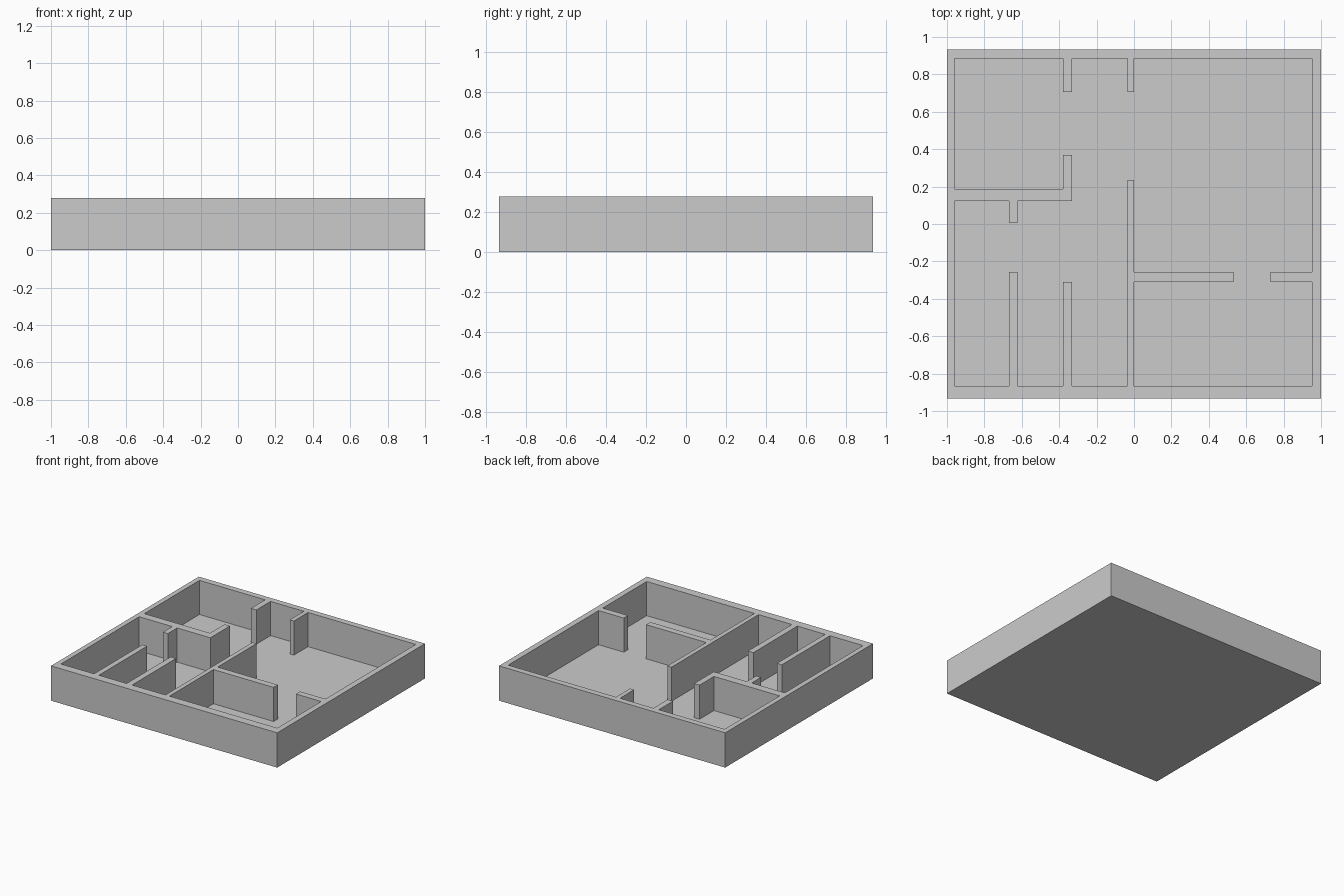
import bpy, bmesh

if "Cube" in bpy.data.objects:
    bpy.data.objects.remove(bpy.data.objects["Cube"])

HEIGHT = 0.278   # top of walls
FLOOR = 0.005    # floor thickness
X, Y = 1.0, 0.933                                # outer half sizes
L, R, B, T = -0.96, 0.953, -0.865, 0.884         # inner faces of outer walls
XA = (-0.667, -0.624)                            # partition lines running in y
XB = (-0.379, -0.331)
XC = (-0.036, 0.0)
YA = (0.123, 0.188)                              # partition lines running in x
YB = (-0.31, -0.257)


def finish(bm, name):
    mesh = bpy.data.meshes.new(name)
    bm.to_mesh(mesh)
    bm.free()
    obj = bpy.data.objects.new(name, mesh)
    bpy.context.collection.objects.link(obj)
    return obj


def plan_solid(name, rects, z0, z1):
    """Extrude the union of (x0, x1, y0, y1) rectangles into one closed solid."""
    xs = sorted({v for r in rects for v in r[:2]})
    ys = sorted({v for r in rects for v in r[2:]})
    bm = bmesh.new()
    for x0, x1 in zip(xs, xs[1:]):
        for y0, y1 in zip(ys, ys[1:]):
            cx, cy = (x0 + x1) / 2, (y0 + y1) / 2
            if any(r[0] < cx < r[1] and r[2] < cy < r[3] for r in rects):
                corners = ((x0, y0), (x1, y0), (x1, y1), (x0, y1))
                bm.faces.new([bm.verts.new((x, y, z0)) for x, y in corners])
    bmesh.ops.remove_doubles(bm, verts=bm.verts[:], dist=1e-5)
    ext = bmesh.ops.extrude_face_region(bm, geom=bm.faces[:], use_keep_orig=True)
    top = [g for g in ext["geom"] if isinstance(g, bmesh.types.BMVert)]
    bmesh.ops.translate(bm, verts=top, vec=(0, 0, z1 - z0))
    bmesh.ops.recalc_face_normals(bm, faces=bm.faces[:])
    bmesh.ops.dissolve_limit(bm, angle_limit=0.01, verts=bm.verts[:], edges=bm.edges[:])
    return finish(bm, name)


# Floor slab
plan_solid("floor", [(-X, X, -Y, Y)], 0, FLOOR)

# Outer walls and room partitions, joined into one solid
outer_walls = [(-X, L, -Y, Y), (R, X, -Y, Y), (-X, X, -Y, B), (-X, X, T, Y)]
partitions = [
    (*XB, 0.705, T), (*XC, 0.705, T),            # back door stubs
    (L, XB[1], *YA), (*XB, YA[0], 0.37),         # back left room
    (*XA, 0.005, YA[0]), (*XA, B, YB[1]),        # left room with doorway
    (*XB, B, YB[0]),                             # front left divider
    (*XC, B, 0.235),                             # long central wall
    (XC[1], 0.532, *YB), (0.73, R, *YB),         # front right room with doorway
]
plan_solid("walls", outer_walls + partitions, FLOOR, HEIGHT)
